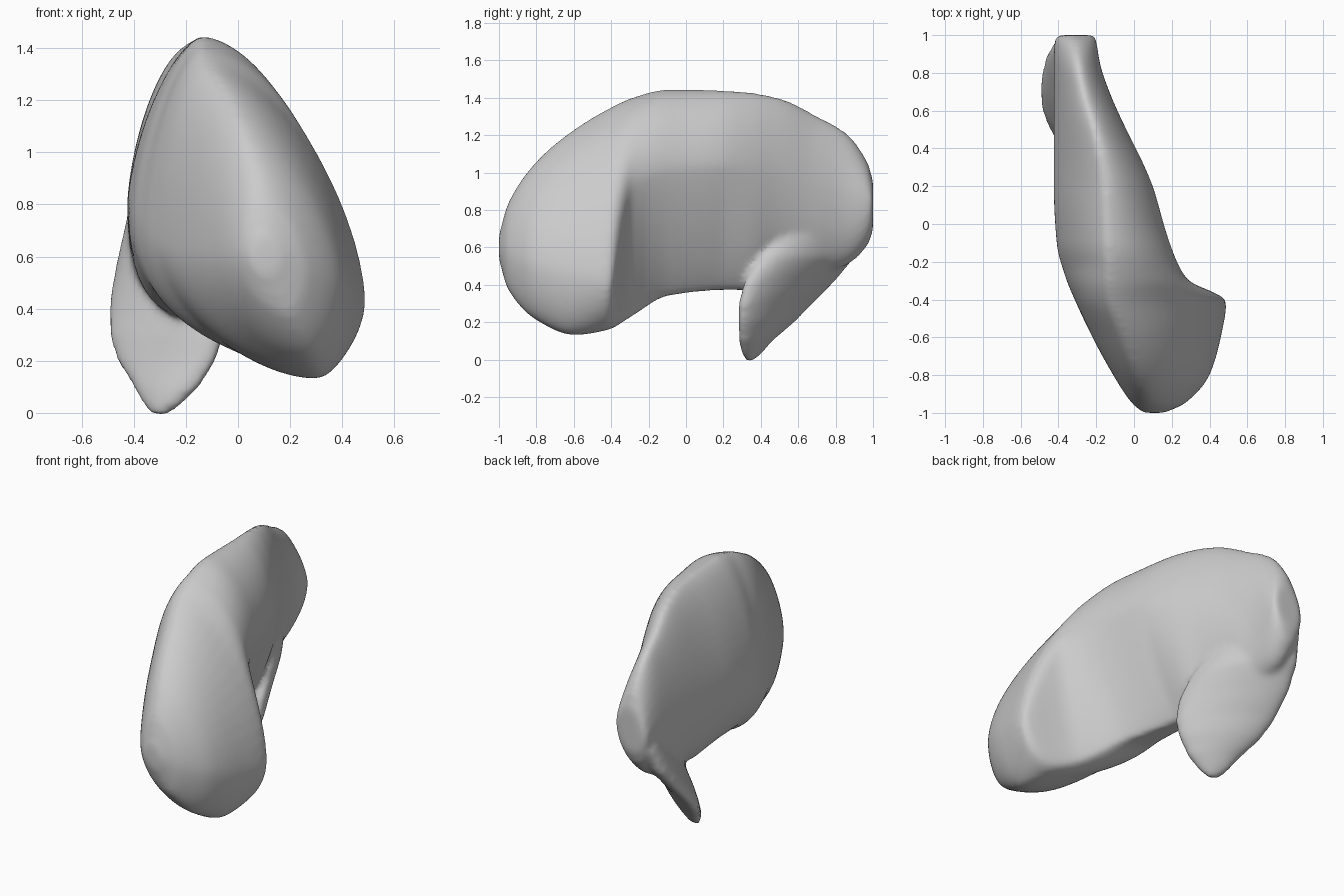
import bpy, bmesh, math

if "Cube" in bpy.data.objects:
    bpy.data.objects.remove(bpy.data.objects["Cube"])

# Cross-sections of the lobe from front to back:
# y, z bottom, z top, x left, x right, x of top, x of bottom, z of left, z of right
SECTIONS = [
    (-1.00, .53, .67, .05, .16, .10, .11, .60, .60),
    (-.95, .37, .84, -.01, .27, .09, .20, .62, .55),
    (-.80, .21, 1.06, -.11, .40, .03, .27, .62, .50),
    (-.60, .13, 1.23, -.22, .46, -.04, .30, .62, .45),
    (-.41, .16, 1.345, -.31, .49, -.11, .27, .66, .43),
    (-.29, .23, 1.40, -.36, .28, -.13, .12, .70, .93),
    (-.10, .34, 1.445, -.41, .19, -.14, -.04, .76, 1.02),
    (.20, .37, 1.44, -.425, .10, -.15, -.16, .80, 1.04),
    (.34, .37, 1.43, -.425, .04, -.17, -.20, .80, 1.03),
    (.50, .43, 1.40, -.425, -.04, -.21, -.28, .80, 1.00),
    (.70, .46, 1.305, -.425, -.13, -.27, -.33, .80, .93),
    (.85, .50, 1.22, -.425, -.18, -.30, -.34, .80, .90),
    (.97, .61, 1.06, -.42, -.20, -.31, -.33, .80, .86),
    (1.00, .69, .96, -.40, -.21, -.31, -.32, .82, .85),
]
# Hook blade levels: z, right front end x y, left back end x y, half thickness
HOOK = [
    (-.01, -.27, .33, -.33, .345, .02), (.04, -.21, .305, -.37, .40, .04),
    (.10, -.15, .295, -.40, .45, .055), (.20, -.09, .29, -.46, .57, .07),
    (.30, -.06, .29, -.49, .67, .08), (.42, -.06, .32, -.485, .79, .09),
    (.55, -.09, .40, -.455, .90, .10), (.70, -.15, .51, -.42, .96, .085),
    (.90, -.24, .66, -.38, .88, .04),
]
STEPS, QUARTER = 5, 14


def slope(i, c):
    """Monotone tangent of column c at section i."""
    a, b, d = (SECTIONS[max(0, min(len(SECTIONS) - 1, i + k))] for k in (-1, 0, 1))
    if a is b:
        return (d[c] - b[c]) / (d[0] - b[0])
    if d is b:
        return (b[c] - a[c]) / (b[0] - a[0])
    s, t = (b[c] - a[c]) / (b[0] - a[0]), (d[c] - b[c]) / (d[0] - b[0])
    return 2 * s * t / (s + t) if s * t > 0 else 0.0


def blend(i, t):
    """Smoothly interpolate between section i and i + 1."""
    p, q = SECTIONS[i], SECTIONS[i + 1]
    h = q[0] - p[0]
    out = [p[0] + h * t]
    for c in range(1, 9):
        out.append((2*t**3 - 3*t*t + 1) * p[c] + (t**3 - 2*t*t + t) * h * slope(i, c)
                   + (3*t*t - 2*t**3) * q[c] + (t**3 - t*t) * h * slope(i + 1, c))
    return out


def lobe_ring(s):
    """Four rounded quarters through the extremes; the lower right is hollower mid-way."""
    y, zb, zt, xl, xr, xt, xb, zl, zr = s
    f = max(0.0, min(1.0, (y + .42) / .2))
    g = max(0.0, min(1.0, (y - .2) / .5))
    quarters = [((xr, zr), (xt, zt), 1.6 + .15 * f, True), ((xt, zt), (xl, zl), 1.9 - .4 * f, False),
                ((xl, zl), (xb, zb), 1.8 + .4 * f, True),
                ((xb, zb), (xr, zr), 1.8 - .55 * f + .75 * g, False)]
    pts = []
    for a, b, n, side_first in quarters:
        for k in range(QUARTER):
            w = k / QUARTER * math.pi / 2
            c, d = math.cos(w) ** (2 / n), math.sin(w) ** (2 / n)
            if side_first:
                pts.append((b[0] + (a[0] - b[0]) * c, y, a[1] + (b[1] - a[1]) * d))
            else:
                pts.append((a[0] + (b[0] - a[0]) * d, y, b[1] + (a[1] - b[1]) * c))
    return pts


def hook_ring(s):
    """Thin ellipse between the two ends of a blade level."""
    z, x0, y0, x1, y1, r = s
    ux, uy = (x0 - x1) / 2, (y0 - y1) / 2
    n = math.hypot(ux, uy)
    pts = []
    for k in range(32):
        c, d = math.cos(k * math.pi / 16), math.sin(k * math.pi / 16)
        pts.append(((x0 + x1) / 2 + ux * c - uy / n * r * d,
                    (y0 + y1) / 2 + uy * c + ux / n * r * d, z))
    return pts


def skin(bm, rings):
    """Close a stack of rings into a solid."""
    loops = [[bm.verts.new(p) for p in r] for r in rings]
    for a, b in zip(loops, loops[1:]):
        for k in range(len(a)):
            m = (k + 1) % len(a)
            bm.faces.new((a[k], a[m], b[m], b[k]))
    bm.faces.new(loops[0])
    bm.faces.new(loops[-1][::-1])


# Curved lobe and hook blade
bm = bmesh.new()
rings = [lobe_ring(blend(i, k / STEPS)) for i in range(len(SECTIONS) - 1) for k in range(STEPS)]
skin(bm, rings + [lobe_ring(SECTIONS[-1])])
skin(bm, [hook_ring(s) for s in HOOK])
bmesh.ops.recalc_face_normals(bm, faces=bm.faces)
mesh = bpy.data.meshes.new("curved_lobe")
bm.to_mesh(mesh)
bm.free()
lobe = bpy.data.objects.new("curved_lobe", mesh)
bpy.context.collection.objects.link(lobe)

# Fuse both into one soft skin
remesh = lobe.modifiers.new("fuse", 'REMESH')
remesh.mode = 'VOXEL'
remesh.voxel_size = .016
remesh.use_smooth_shade = True
soften = lobe.modifiers.new("soften", 'SMOOTH')
soften.factor = .5
soften.iterations = 12
